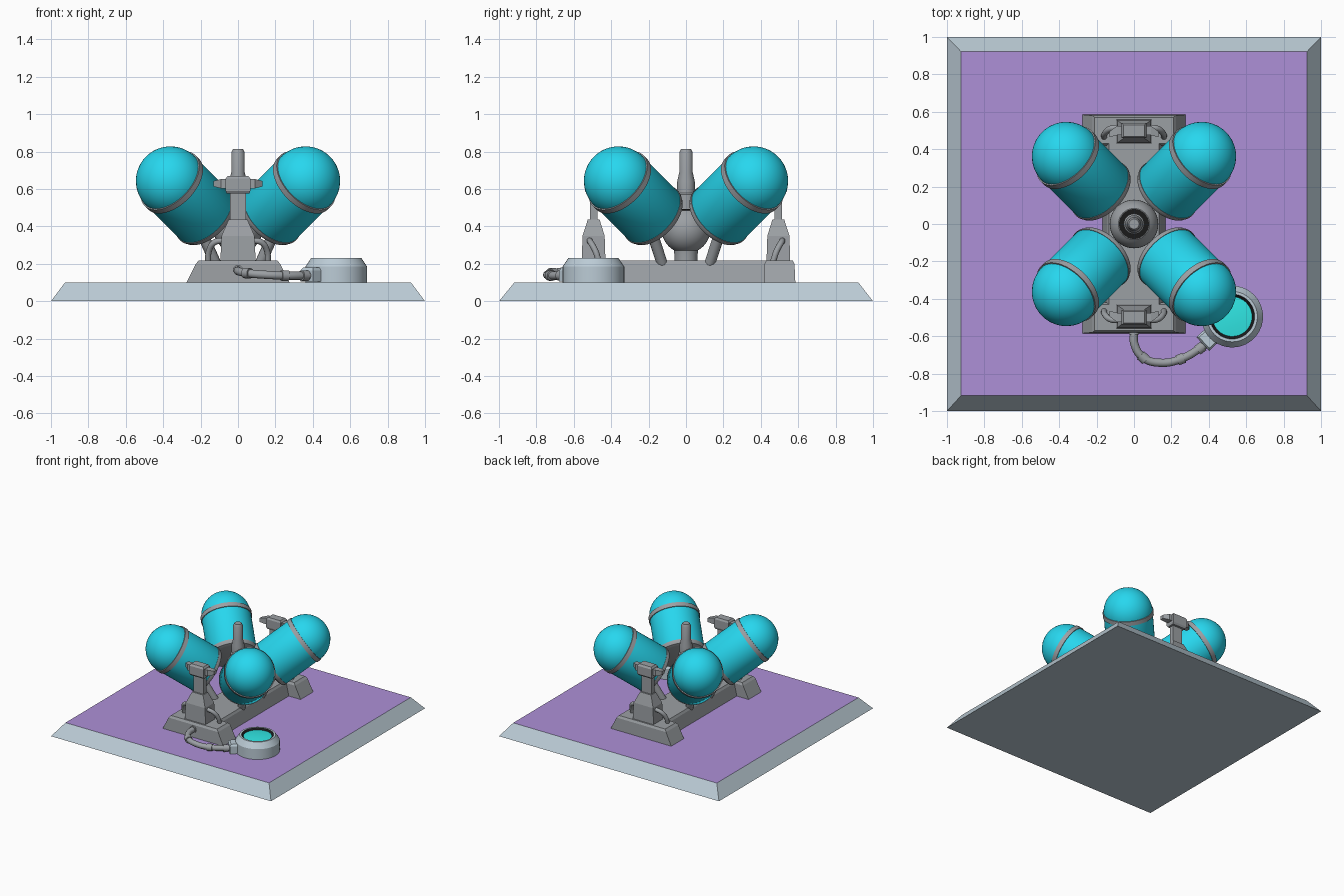
import bpy, bmesh, math
from mathutils import Vector

if "Cube" in bpy.data.objects:
    bpy.data.objects.remove(bpy.data.objects["Cube"])


def mat(name, rgb):
    m = bpy.data.materials.new(name)
    m.diffuse_color = (*rgb, 1)
    m.use_nodes = True
    m.node_tree.nodes["Principled BSDF"].inputs["Base Color"].default_value = m.diffuse_color
    return m


CYAN = mat("cyan", (0.02, 0.68, 0.86))
GLOW = mat("glow", (0.03, 0.8, 0.78))
PURPLE = mat("purple", (0.42, 0.28, 0.68))
PALE = mat("pale_blue_grey", (0.5, 0.6, 0.67))
BLACK = mat("black", (0.01, 0.01, 0.01))
GREY = mat("grey", (0.33, 0.35, 0.37))


def finish(name, bm, material=GREY, smooth=True):
    bmesh.ops.remove_doubles(bm, verts=bm.verts, dist=1e-5)
    bmesh.ops.recalc_face_normals(bm, faces=bm.faces)
    me = bpy.data.meshes.new(name)
    bm.to_mesh(me)
    bm.free()
    if smooth:
        me.shade_smooth()
        me.set_sharp_from_angle(angle=math.radians(32))
    me.materials.append(material)
    ob = bpy.data.objects.new(name, me)
    bpy.context.collection.objects.link(ob)
    return ob


def skin(name, rings, material=GREY, smooth=False):
    """Join rings of points into a closed solid."""
    bm = bmesh.new()
    vs = [[bm.verts.new(p) for p in ring] for ring in rings]
    n = len(vs[0])
    for a, b in zip(vs, vs[1:]):
        for i in range(n):
            j = (i + 1) % n
            bm.faces.new((a[i], a[j], b[j], b[i]))
    bm.faces.new(vs[0])
    bm.faces.new(vs[-1])
    return finish(name, bm, material, smooth)


def rect(z, hx, y0, y1):
    return [(-hx, y0, z), (hx, y0, z), (hx, y1, z), (-hx, y1, z)]


def lathe(name, profile, material=GREY, loc=(0, 0, 0), axis=(0, 0, 1), segs=40):
    """Spin (radius, height) points round the axis."""
    rings = [[(max(r, 1e-7) * math.cos(t), max(r, 1e-7) * math.sin(t), z)
              for t in (2 * math.pi * i / segs for i in range(segs))]
             for r, z in profile]
    ob = skin(name, rings, material, True)
    ob.location = loc
    ob.rotation_euler = Vector(axis).to_track_quat('Z', 'Y').to_euler()
    return ob


def tube(name, pts, radius, material=GREY):
    cu = bpy.data.curves.new(name, 'CURVE')
    cu.dimensions = '3D'
    cu.bevel_depth, cu.bevel_resolution = radius, 4
    cu.use_fill_caps = True
    sp = cu.splines.new('BEZIER')
    sp.bezier_points.add(len(pts) - 1)
    for bp, p in zip(sp.bezier_points, pts):
        bp.co = p
        bp.handle_left_type = bp.handle_right_type = 'AUTO'
    sp.resolution_u = 8
    cu.materials.append(material)
    ob = bpy.data.objects.new(name, cu)
    bpy.context.collection.objects.link(ob)
    bpy.ops.object.select_all(action='DESELECT')
    ob.select_set(True)
    bpy.context.view_layer.objects.active = ob
    bpy.ops.object.convert(target='MESH')
    return bpy.context.object


def arc(r, z, a0, a1, n):
    return [(r * math.cos(a), z + r * math.sin(a))
            for a in (math.radians(a0 + (a1 - a0) * i / n) for i in range(n + 1))]


# Base plate with coloured top
plate = skin("base_plate", [rect(0, 1, -1, 1), rect(0.1, 0.925, -0.918, 0.922)], PALE)
plate.data.materials.append(PURPLE)
for f in plate.data.polygons:
    if f.normal.z > 0.9:
        f.material_index = 1


# Rail with a wide foot at each end
def rail_outline(z, w, foot, step, end):
    q = [(w, step), (foot, step), (foot, end)]
    right = [(x, -y) for x, y in reversed(q)] + q
    return [(x, y, z) for x, y in right] + [(-x, y, z) for x, y in reversed(right)]


skin("rail", [rail_outline(0.09, 0.17, 0.28, 0.42, 0.585),
              rail_outline(0.2, 0.145, 0.225, 0.42, 0.58),
              rail_outline(0.218, 0.135, 0.21, 0.43, 0.57)])

# Central ball joint and mast
lathe("ball_joint", [(0, 0.2), (0.062, 0.2), (0.062, 0.25)]
      + arc(0.13, 0.385, -60, 50, 14) + [(0.05, 0.485), (0, 0.485)])
lathe("mast_collar", [(0, 0.48), (0.08, 0.48), (0.08, 0.492), (0, 0.492)], BLACK)
lathe("mast", [(0, 0.47), (0.055, 0.47), (0.055, 0.57), (0.047, 0.58), (0.047, 0.64),
               (0.036, 0.69), (0.036, 0.795), (0.027, 0.815), (0, 0.815)], segs=24)

# Four tilted capsules with bands and supporting struts
R, C, Z = 0.185, 0.361, 0.643
for sx in (-1, 1):
    for sy in (-1, 1):
        at, ax = (sx * C, sy * C, Z), (sx, sy, 1)
        lathe("capsule", [(0, -0.345), (0.15, -0.345), (0.174, -0.335), (R, -0.312)]
              + arc(R, 0, 0, 90, 14), CYAN, at, ax, 48)
        lathe("capsule_band", [(R - 0.02, -0.03), (R + 0.007, -0.03), (R + 0.007, 0.004),
                               (R - 0.02, 0.004)], GREY, at, ax, 48)
        lathe("capsule_end_rim", [(0, -0.35), (0.155, -0.35), (0.18, -0.34), (0.188, -0.322),
                                  (0.188, -0.31), (0.17, -0.31)], GREY, at, ax, 48)
        tube("strut", [(sx * 0.11, sy * 0.12, 0.18), (sx * 0.15, sy * 0.15, 0.27),
                       (sx * 0.2, sy * 0.185, 0.38)], 0.03)

# End towers with heads, side arms and small hoses
for s in (-1, 1):
    def box(z, hx, y0, y1):
        return rect(z, hx, s * y0, s * y1)

    skin("tower_base", [box(0.2, 0.095, 0.43, 0.558), box(0.35, 0.088, 0.435, 0.553),
                        box(0.437, 0.05, 0.462, 0.525)])
    skin("tower_stem", [box(0.42, 0.044, 0.474, 0.512), box(0.6, 0.044, 0.474, 0.512)])
    skin("tower_head", [box(0.575, 0.06, 0.465, 0.53), box(0.59, 0.066, 0.46, 0.54),
                        box(0.655, 0.066, 0.46, 0.54), box(0.67, 0.055, 0.468, 0.53)])
    for sx in (-1, 1):
        skin("head_arm", [[(sx * x, s * (0.5 + dy - back), 0.628 + dz) for dy, dz in
                           ((-h, -h), (h, -h), (h, h), (-h, h))]
                          for x, h, back in ((0.05, 0.025, 0), (0.09, 0.025, 0),
                                             (0.13, 0.015, 0.02))])
        tube("tower_hose", [(sx * 0.08, s * 0.515, 0.325), (sx * 0.125, s * 0.51, 0.315),
                            (sx * 0.155, s * 0.485, 0.27), (sx * 0.16, s * 0.465, 0.21)], 0.016)

# Round control pad with glowing lens
P = (0.525, -0.495, 0)
lathe("pad_body", [(0, 0.09), (0.165, 0.09), (0.165, 0.185), (0.135, 0.23), (0.12, 0.23),
                   (0.118, 0.205), (0, 0.205)], PALE, P)
lathe("pad_ring", [(0, 0.2), (0.12, 0.2), (0.12, 0.229), (0.106, 0.215), (0, 0.215)], BLACK, P)
lathe("pad_lens", [(0, 0.2), (0.106, 0.2), (0.106, 0.217), (0.06, 0.222), (0, 0.224)], GLOW, P)
plug = skin("pad_plug", [rect(0.105, 0.05, -0.215, -0.12), rect(0.165, 0.05, -0.215, -0.12),
                         rect(0.18, 0.04, -0.205, -0.12)], PALE)
plug.location = P
plug.rotation_euler.z = math.radians(-47)

# Cable from rail to pad, with collars
path = [Vector(p) for p in ((0, -0.57, 0.165), (0.003, -0.645, 0.16), (0.05, -0.715, 0.15),
                            (0.14, -0.742, 0.142), (0.25, -0.722, 0.137), (0.39, -0.64, 0.137))]
tube("cable", path, 0.022)
for p, d in ((path[0], (0, -1, 0)), (path[2], (0.75, -0.65, -0.05)),
             (path[4], (0.93, 0.35, 0)), (Vector((0.355, -0.664, 0.137)), (0.8, 0.6, 0))):
    lathe("cable_collar", [(0, -0.02), (0.028, -0.02), (0.028, 0.02), (0, 0.02)],
          GREY, p, d, 20)
